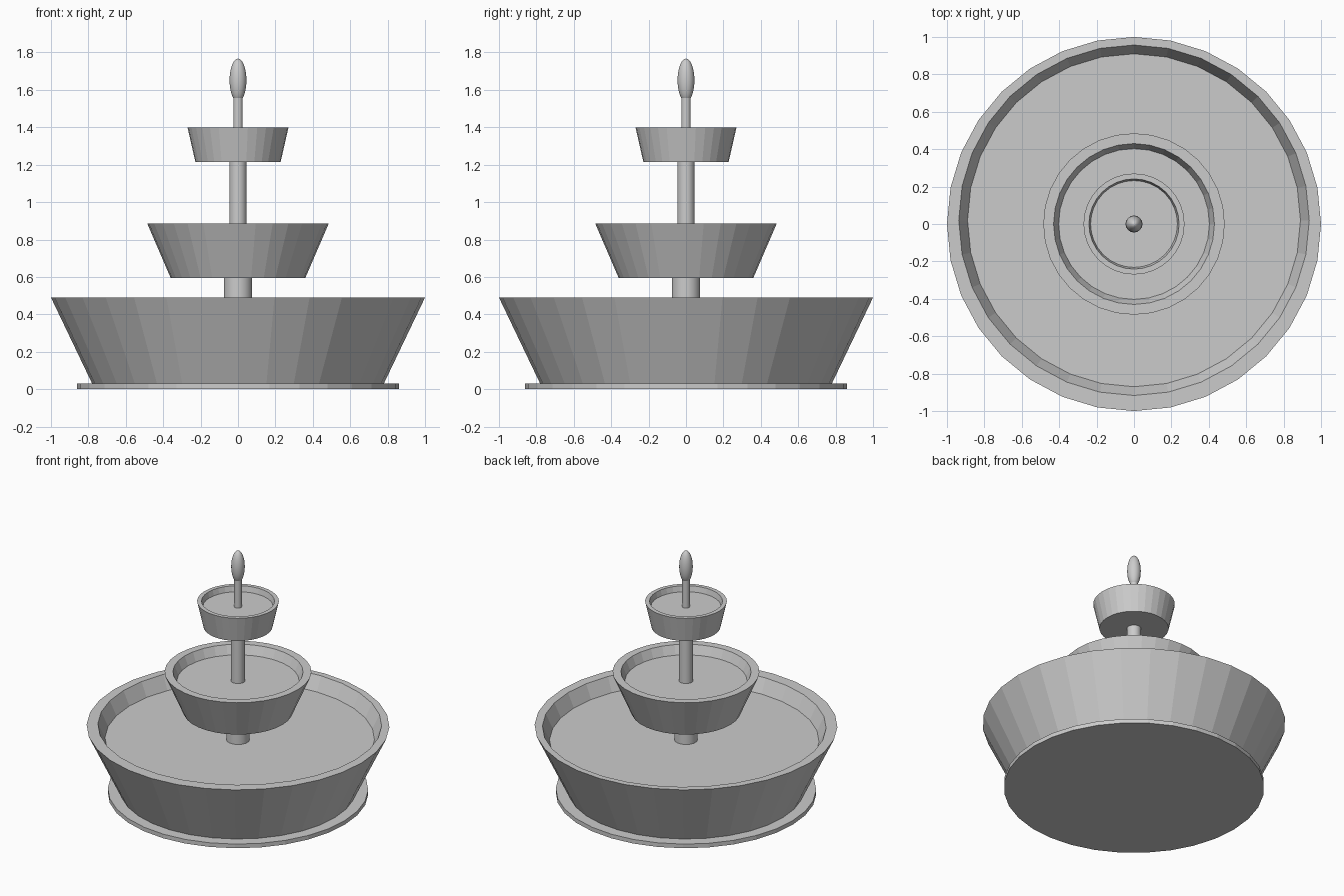
import bpy, bmesh
from math import cos, sin, tau

if "Cube" in bpy.data.objects:
    bpy.data.objects.remove(bpy.data.objects["Cube"])


def lathe(name, profile, sides=32, smooth=False):
    """Revolve (radius, z, y offset) points around z, closing both ends."""
    bm = bmesh.new()
    rings = []
    for r, z, dy in profile:
        rings.append([bm.verts.new((r * cos(tau * i / sides),
                                    r * sin(tau * i / sides) + dy, z))
                      for i in range(sides)])
    for a, b in zip(rings, rings[1:]):
        for i in range(sides):
            j = (i + 1) % sides
            bm.faces.new((a[i], a[j], b[j], b[i]))
    bm.faces.new(rings[0][::-1])
    bm.faces.new(rings[-1])
    bmesh.ops.recalc_face_normals(bm, faces=bm.faces)
    mesh = bpy.data.meshes.new(name)
    bm.to_mesh(mesh)
    bm.free()
    obj = bpy.data.objects.new(name, mesh)
    bpy.context.collection.objects.link(obj)
    if smooth:
        shade_smooth(obj)
    return obj


def shade_smooth(obj):
    bpy.ops.object.select_all(action='DESELECT')
    obj.select_set(True)
    bpy.context.view_layer.objects.active = obj
    bpy.ops.object.shade_smooth_by_angle(angle=0.6)


def basin(name, z0, z1, r0, r1, rim, floor_r, floor_z, dy=0):
    """Flared bowl with a flat rim and a filled, shallow interior."""
    lathe(name, [(r0, z0, 0), (r1, z1, 0), (rim, z1, dy), (floor_r, floor_z, dy)])


def column(name, r, z0, z1):
    lathe(name, [(r, z0, 0), (r, z1, 0)], smooth=True)


# Ground slab
lathe("base_slab", [(0.86, 0, 0), (0.86, 0.03, 0)])

# Three tiers
basin("lower_basin", 0.03, 0.49, 0.78, 1.0, 0.937, 0.89, 0.39, 0.02)
basin("middle_basin", 0.595, 0.885, 0.36, 0.485, 0.43, 0.403, 0.82)
basin("upper_basin", 1.215, 1.40, 0.228, 0.27, 0.241, 0.232, 1.36)

# Stem sections between the tiers
column("lower_column", 0.076, 0.39, 0.595)
column("middle_column", 0.046, 0.82, 1.215)
column("upper_column", 0.025, 1.36, 1.56)

# Elongated finial
bpy.ops.mesh.primitive_uv_sphere_add(segments=32, ring_count=16, radius=1,
                                     location=(0, 0, 1.652))
finial = bpy.context.object
finial.name = "finial"
finial.scale = (0.045, 0.045, 0.115)
shade_smooth(finial)
